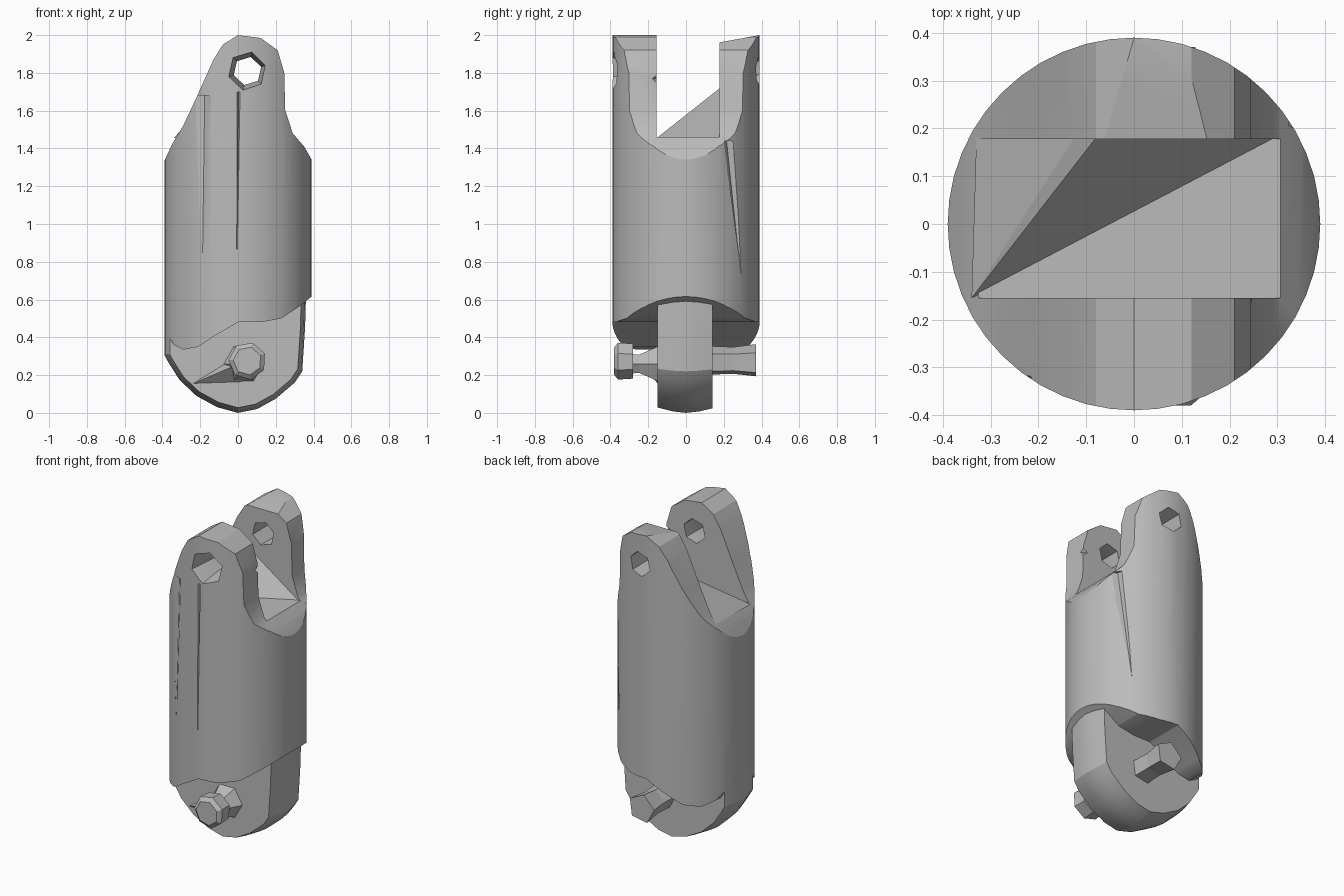
import bpy, bmesh, math
from mathutils import Vector

if "Cube" in bpy.data.objects:
    bpy.data.objects.remove(bpy.data.objects["Cube"], do_unlink=True)

grey = bpy.data.materials.new("matte grey")
grey.use_nodes = True
grey.diffuse_color = (0.5, 0.5, 0.5, 1)
grey.node_tree.nodes["Principled BSDF"].inputs["Base Color"].default_value = (0.5, 0.5, 0.5, 1)


def finish(name, bm):
    bmesh.ops.recalc_face_normals(bm, faces=bm.faces)
    mesh = bpy.data.meshes.new(name)
    bm.to_mesh(mesh)
    bm.free()
    mesh.materials.append(grey)
    obj = bpy.data.objects.new(name, mesh)
    bpy.context.collection.objects.link(obj)
    return obj


def prism(name, outline, rings, pivot=(0, 0.4)):
    """Front outline (x, z) swept along y; each ring is (y, scale about pivot)."""
    bm = bmesh.new()
    loops = [[bm.verts.new((pivot[0] + (x - pivot[0]) * s, y, pivot[1] + (z - pivot[1]) * s))
              for x, z in outline] for y, s in rings]
    n = len(outline)
    for a, b in zip(loops, loops[1:]):
        for i in range(n):
            bm.faces.new((a[i], a[(i + 1) % n], b[(i + 1) % n], b[i]))
    bm.faces.new(loops[0])
    bm.faces.new(loops[-1])
    return finish(name, bm)


def hull(name, points):
    bm = bmesh.new()
    for p in points:
        bm.verts.new(p)
    bmesh.ops.convex_hull(bm, input=bm.verts)
    return finish(name, bm)


def ngon(x, z, r, sides, turn=0):
    return [(x + r * math.cos(turn + i * math.tau / sides),
             z + r * math.sin(turn + i * math.tau / sides)) for i in range(sides)]


def select(obj):
    bpy.ops.object.select_all(action='DESELECT')
    obj.select_set(True)
    bpy.context.view_layer.objects.active = obj


def boolean(obj, other, operation):
    mod = obj.modifiers.new("cut", 'BOOLEAN')
    mod.object, mod.operation, mod.solver = other, operation, 'EXACT'
    select(obj)
    bpy.ops.object.modifier_apply(modifier=mod.name)
    bpy.data.objects.remove(other, do_unlink=True)


def round_stock():
    bm = bmesh.new()
    bmesh.ops.create_cone(bm, cap_ends=True, segments=48, radius1=0.39, radius2=0.39, depth=6)
    return finish("round_stock", bm)


# Barrel: wavy lower lip and shoulders narrowing to the ears
lip = [(-0.42, 0.45), (-0.37, 0.41), (-0.34, 0.36), (-0.29, 0.335), (-0.21, 0.35),
       (-0.12, 0.41), (0, 0.48), (0.12, 0.48), (0.23, 0.5), (0.32, 0.56), (0.42, 0.64)]
shoulders = [(0.42, 1.28), (0.385, 1.35), (0.35, 1.41), (0.29, 1.48), (0.25, 1.6),
             (0.245, 1.8), (0.21, 1.92), (0.12, 1.985), (0, 2), (-0.08, 1.95),
             (-0.13, 1.87), (-0.22, 1.67), (-0.29, 1.52), (-0.35, 1.42), (-0.42, 1.27)]
barrel = prism("barrel", lip + shoulders, [(-0.5, 1), (0.5, 1)])
boolean(barrel, round_stock(), 'INTERSECT')

# Slot between the ears
slot = prism("slot_cutter", [(-1, 1.46), (1, 1.46), (1, 2.5), (-1, 2.5)], [(-0.155, 1), (0.178, 1)],
             pivot=(0, 0))
boolean(barrel, slot, 'DIFFERENCE')

# Hinge hole, wider in the front ear
hole = prism("hole_cutter", ngon(0.05, 1.81, 0.08, 6, 0.3),
             [(-0.45, 1.45), (-0.25, 0.95), (0.45, 0.95)], pivot=(0.05, 1.81))
boolean(barrel, hole, 'DIFFERENCE')

# Dent in the front ear and a sloping top on the back ear
boolean(barrel, hull("dent_cutter", [(0.32, -0.14, 1.84), (0.32, -0.14, 1.68), (0.32, -0.23, 1.77),
                                     (0.19, -0.14, 1.77)]), 'DIFFERENCE')
boolean(barrel, hull("top_cutter", [(x, y, z) for x in (-0.4, 0.4)
                                    for y, z in ((0.17, 1.96), (0.4, 2.002), (0.17, 2.1))]),
        'DIFFERENCE')


# Long tapering creases down the barrel: angles measured around z
def crease(a0, a1, tip, top, bottom, depth):
    def at(angle, r, z):
        a = math.radians(angle)
        return Vector((r * math.cos(a), r * math.sin(a), z))
    mid = (a0 + a1) / 2
    cutter = hull("crease_cutter", [at(a0, 0.395, top), at(a1, 0.395, top), at(mid, 0.39 - depth, top),
                                    at(tip, 0.388, bottom), at(mid, 0.43, top)])
    boolean(barrel, cutter, 'DIFFERENCE')


crease(233, 250, 241, 1.68, 0.78, 0.02)
crease(269, 272, 269, 1.7, 0.72, 0.015)
crease(30, 41, 49, 1.44, 0.7, 0.02)

# Sloping web rising to the back ear
hull("slot_web", [(-0.34, -0.155, 1.455), (0.3, 0.18, 1.455), (-0.08, 0.18, 1.72),
                  (-0.28, 0.25, 1.5), (-0.33, 0.18, 1.455), (-0.1, 0.22, 1.72)])

# Rounded tongue under the barrel
tongue_outline = [(-0.42, 0.36), (-0.37, 0.27), (-0.31, 0.175), (-0.22, 0.09), (-0.11, 0.03),
                  (0, 0), (0.1, 0.02), (0.2, 0.075), (0.3, 0.16), (0.34, 0.22),
                  (0.355, 0.45), (0.36, 0.62), (0.2, 0.7), (-0.42, 0.7)]
tongue = prism("tongue", tongue_outline, [(-0.15, 0.93), (-0.07, 0.98), (0, 1), (0.07, 0.98),
                                          (0.14, 0.94)])
boolean(tongue, round_stock(), 'INTERSECT')

# Front pin: faceted knob on a flared neck
prism("front_knob", ngon(0.05, 0.275, 0.1, 7, 0.4), [(-0.38, 0.75), (-0.36, 1), (-0.28, 0.95)],
      pivot=(0.05, 0.275))
prism("front_neck", ngon(0.03, 0.26, 0.1, 6), [(-0.29, 0.6), (-0.25, 0.55), (-0.14, 1.1)],
      pivot=(0.03, 0.26))
hull("neck_flare", [(-0.25, -0.145, 0.15), (-0.04, -0.22, 0.24), (-0.04, -0.145, 0.28),
                    (0.03, -0.145, 0.16)])

# Back pin: slightly waisted block
prism("back_pin", ngon(0.05, 0.275, 0.1, 5, 0.5), [(0.13, 0.8), (0.25, 0.75), (0.37, 0.9)],
      pivot=(0.05, 0.275))

# Smooth the curved walls, keep the facets crisp
for part in (barrel, tongue):
    select(part)
    bpy.ops.object.shade_smooth_by_angle(angle=math.radians(24))
